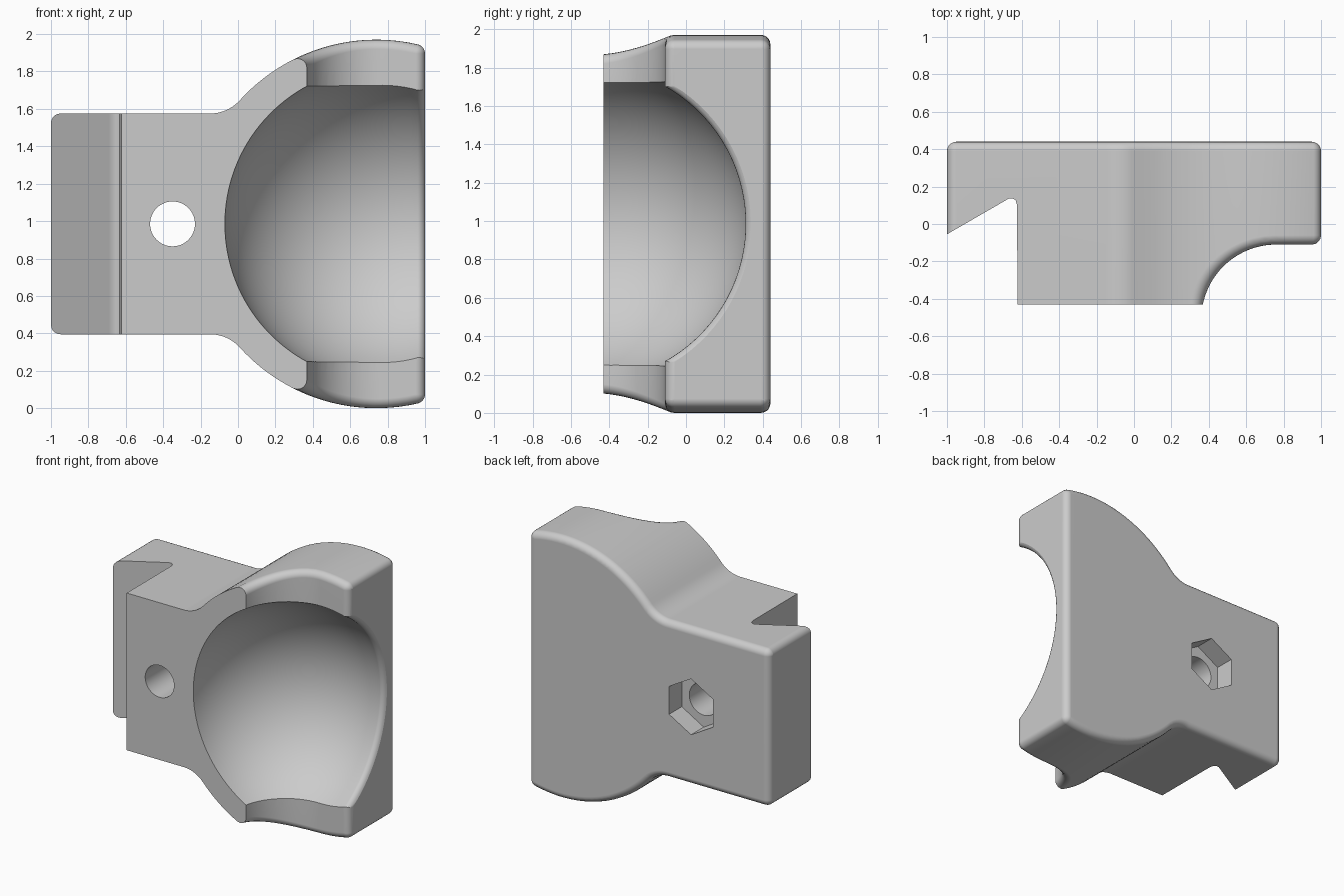
import bpy, bmesh, math
from mathutils import Vector, Matrix

if "Cube" in bpy.data.objects:
    bpy.data.objects.remove(bpy.data.objects["Cube"], do_unlink=True)

MID = 0.985                 # height of the mirror plane
BACK, FRONT = 0.44, -0.43
R = 0.05                    # edge rounding
K = 5                       # segments per rounding
X, Y, Z = Vector((1, 0, 0)), Vector((0, 1, 0)), Vector((0, 0, 1))

grey = bpy.data.materials.new("light grey")
grey.use_nodes = True
grey.diffuse_color = (0.6, 0.6, 0.6, 1)
grey.node_tree.nodes["Principled BSDF"].inputs["Base Color"].default_value = (0.6, 0.6, 0.6, 1)


def blend(a, b, t):
    """Turn direction a towards direction b."""
    w = math.acos(max(-1, min(1, a.dot(b))))
    if w < 1e-5:
        return a.copy()
    return (a * math.sin((1 - t) * w) + b * math.sin(t * w)) / math.sin(w)


def ring(x, z, n, front, nf=None, axis=None, t=0):
    """Section of the body; nf gives a rounded front edge, axis a rounded end."""
    turn = (lambda d: blend(d, axis, t)) if axis else (lambda d: d)
    half = [Vector((x, BACK - R, z)) + R * turn(blend(Y, n, k / K)) for k in range(K + 1)]
    for k in range(K + 1):
        if nf:
            half.append(Vector((x, front, z)) + R * turn(blend(n, nf, k / K)))
        else:
            p = Vector((x, 0, z)) + R * turn(n)
            p.y = front(p.x) if callable(front) else front
            half.append(p)
    return half + [Vector((p.x, p.y, -p.z)) for p in reversed(half)]


def loft(rings):
    """Skin closed rings and cap both ends."""
    bm = bmesh.new()
    rows = [[bm.verts.new(p + MID * Z) for p in r] for r in rings]
    for a, b in zip(rows, rows[1:]):
        for i in range(len(a)):
            j = (i + 1) % len(a)
            bm.faces.new((a[i], a[j], b[j], b[i]))
    bm.faces.new(rows[0])
    bm.faces.new(rows[-1])
    bmesh.ops.remove_doubles(bm, verts=bm.verts, dist=1e-5)
    return bm


def finish(bm, name):
    bmesh.ops.recalc_face_normals(bm, faces=bm.faces)
    mesh = bpy.data.meshes.new(name)
    bm.to_mesh(mesh)
    bm.free()
    mesh.materials.append(grey)
    obj = bpy.data.objects.new(name, mesh)
    bpy.context.collection.objects.link(obj)
    return obj


def drill(name, radius, segments, y0, y1):
    """Prism along y through the bolt position."""
    bm = bmesh.new()
    bmesh.ops.create_cone(bm, cap_ends=True, segments=segments, radius1=radius,
                          radius2=radius, depth=y1 - y0)
    place = Matrix.Translation((-0.35, (y0 + y1) / 2, MID)) @ Matrix.Rotation(math.pi / 2, 4, "X")
    bmesh.ops.transform(bm, matrix=place, verts=bm.verts)
    return finish(bm, name)


rings = []
DEEP = -0.51                # temporary front, trimmed later
ARM = 0.59                  # half height of the arm

# Arm: rounded left end and the slanted notch
slant = lambda x: -0.055 + (x + 1) * 0.577
for k in range(K, -1, -1):
    rings.append(ring(-1 + R, ARM - R, Z, slant, axis=-X, t=k / K))
for x, y in [(-0.69, 0.124), (-0.67, 0.136), (-0.65, 0.137), (-0.633, 0.127),
             (-0.625, 0.1), (-0.623, DEEP)]:
    rings.append(ring(x, ARM - R, Z, y))

# Concave blend from the arm to the round housing
bx, br = -0.15, 0.215
hx, hr = 0.74, 0.985
sweep = math.atan2(hx - bx, ARM + br)
for k in range(11):
    a = sweep * k / 10
    n = Vector((-math.sin(a), 0, math.cos(a)))
    c = Vector((bx, 0, ARM + br)) - (br + R) * n
    rings.append(ring(c.x, c.z, n, DEEP))

# Round housing with full depth
sx, sr = 0.76, 0.40         # scooped step at the front
a0 = math.pi / 2 + sweep
a0 = math.atan2(ARM + br, bx - hx)
a1 = math.acos((sx - sr - R - hx) / (hr - R))
for k in range(1, 9):
    a = a0 + (a1 - a0) * k / 8
    n = Vector((math.cos(a), 0, math.sin(a)))
    rings.append(ring(hx + (hr - R) * n.x, (hr - R) * n.z, n, DEEP))


def housing(x, y, nf, **end):
    nx = (x - hx) / (hr - R)
    n = Vector((nx, 0, math.sqrt(1 - nx * nx)))
    rings.append(ring(x, (hr - R) * n.z, n, y, nf, **end))


# Scoop, flat step and rounded right end
for k in range(25):
    a = math.pi / 2 * k / 24
    housing(sx - (sr + R) * math.cos(a), DEEP + (sr + R) * math.sin(a),
            Vector((math.cos(a), -math.sin(a), 0)))
step = DEEP + sr + R
for k in range(1, 5):
    housing(sx + (1 - R - sx) * k / 4, step, -Y)
for k in range(1, K + 1):
    housing(1 - R, step, -Y, axis=X, t=k / K)

# Trim the front flat and merge coplanar strips
bm = loft(rings)
bmesh.ops.bisect_plane(bm, geom=bm.verts[:] + bm.edges[:] + bm.faces[:], dist=1e-6,
                       plane_co=(0, FRONT, 0), plane_no=(0, -1, 0), clear_outer=True)
bmesh.ops.holes_fill(bm, edges=[e for e in bm.edges if e.is_boundary], sides=0)
bmesh.ops.recalc_face_normals(bm, faces=bm.faces)
bmesh.ops.dissolve_limit(bm, angle_limit=math.radians(0.3), verts=bm.verts, edges=bm.edges)
body = finish(bm, "clamp_body")

# Ball socket, turned about x, with a flared rim at the right face
cx, cy, rad = 0.768, -0.509, 0.842
end = math.acos((0.96 - cx) / rad)
profile = []
for k in range(41):
    a = math.radians(179) + (end - math.radians(179)) * k / 40
    profile.append((cx + rad * math.cos(a), rad * math.sin(a)))
rim = profile[-1][1]
for k in range(1, 6):
    a = math.pi / 2 * k / 5
    profile.append((0.96 + 0.042 * math.sin(a), rim + 0.04 * (1 - math.cos(a))))
profile.append((1.1, rim + 0.06))
turns = [math.tau * (i + 0.5) / 96 for i in range(96)]
socket = finish(loft([[Vector((x, cy + r * math.cos(a), r * math.sin(a))) for a in turns]
                      for x, r in profile]), "socket_cutter")

# Bolt hole and nut pocket
cutters = [socket, drill("bolt_cutter", 0.12, 48, -0.6, 0.6),
           drill("nut_cutter", 0.21, 6, BACK - 0.15, 0.6)]

bpy.ops.object.select_all(action="DESELECT")
bpy.context.view_layer.objects.active = body
body.select_set(True)
for cutter in cutters:
    cutter.hide_render = True
    cut = body.modifiers.new(cutter.name, "BOOLEAN")
    cut.operation, cut.solver, cut.object = "DIFFERENCE", "EXACT", cutter
    bpy.ops.object.modifier_apply(modifier=cut.name)
    bpy.data.objects.remove(cutter, do_unlink=True)

bpy.ops.object.shade_smooth_by_angle(angle=math.radians(30))
soft = body.modifiers.new("even_shading", "WEIGHTED_NORMAL")
soft.keep_sharp = True
